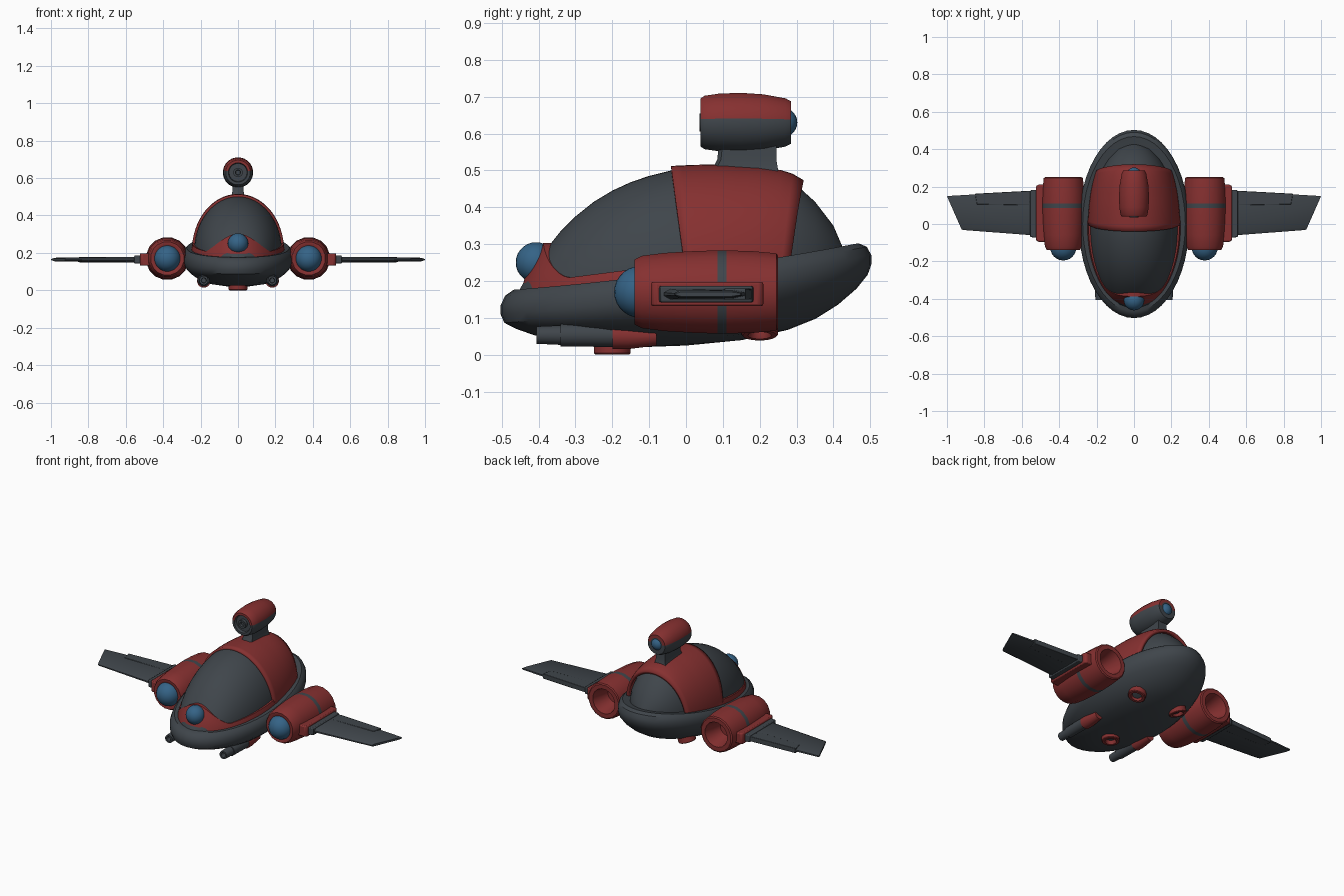
import bpy, bmesh, math
from mathutils import Matrix, Vector

if "Cube" in bpy.data.objects:
    bpy.data.objects.remove(bpy.data.objects["Cube"])


def material(name, rgb):
    m = bpy.data.materials.new(name)
    m.diffuse_color = (*rgb, 1)
    m.use_nodes = True
    m.node_tree.nodes["Principled BSDF"].inputs["Base Color"].default_value = m.diffuse_color
    return m


RED = material("red paint", (0.24, 0.03, 0.03))
GREY = material("dark grey", (0.05, 0.06, 0.07))
BLUE = material("blue glass", (0.035, 0.125, 0.24))


def finish(name, bm, mats, rule=None, mirror=False, solid=0, bevel=0, angle=35):
    """Turn a bmesh into a shaded object; rule picks the material per face."""
    bmesh.ops.remove_doubles(bm, verts=bm.verts, dist=1e-5)
    bmesh.ops.recalc_face_normals(bm, faces=bm.faces)
    if rule:
        for f in bm.faces:
            f.material_index = rule(f.calc_center_median())
    me = bpy.data.meshes.new(name)
    bm.to_mesh(me)
    bm.free()
    for m in mats:
        me.materials.append(m)
    ob = bpy.data.objects.new(name, me)
    bpy.context.collection.objects.link(ob)
    bpy.ops.object.select_all(action='DESELECT')
    ob.select_set(True)
    bpy.context.view_layer.objects.active = ob
    bpy.ops.object.shade_smooth_by_angle(angle=math.radians(angle))
    if solid:
        s = ob.modifiers.new("thickness", 'SOLIDIFY')
        s.thickness, s.offset = solid, 0
    if bevel:
        b = ob.modifiers.new("bevel", 'BEVEL')
        b.width, b.segments = bevel, 2
    if mirror:
        ob.modifiers.new("mirror", 'MIRROR')
    return ob


def grid(rows, loop=False, caps=False):
    """Skin a list of point rows."""
    bm = bmesh.new()
    vs = [[bm.verts.new(p) for p in r] for r in rows]
    n = len(rows[0])
    for a, b in zip(vs, vs[1:]):
        for i in range(n if loop else n - 1):
            j = (i + 1) % n
            bm.faces.new((a[i], a[j], b[j], b[i]))
    if caps:
        bm.faces.new(vs[0])
        bm.faces.new(vs[-1])
    return bm


def lathe(name, profile, centre, mats, segs=20, axis='Y', rule=None, mirror=False, tilt=0):
    """Spin (along, radius) pairs about an axis through centre."""
    rows = []
    for d, r in profile:
        row = []
        for i in range(segs):
            a = 2 * math.pi * (i + 0.5) / segs
            c, s = r * math.cos(a), r * math.sin(a)
            p = Vector((c, d, s)) if axis == 'Y' else Vector((c, s, d))
            row.append(Matrix.Rotation(tilt, 3, 'Y') @ p + Vector(centre))
        rows.append(row)
    return finish(name, grid(rows, True, profile[0] != profile[-1]), mats, rule, mirror)


def prism(name, outline, z0, z1, mat, mirror=False, bevel=0):
    bm = grid([[(x, y, z) for x, y in outline] for z in (z0, z1)], True, True)
    return finish(name, bm, [mat], mirror=mirror, bevel=bevel)


def ball(name, centre, r, mirror=False):
    bm = bmesh.new()
    bmesh.ops.create_uvsphere(bm, u_segments=24, v_segments=14, radius=r,
                              matrix=Matrix.Translation(centre))
    return finish(name, bm, [BLUE], mirror=mirror)


# Hull: stacked ellipses, tilted up towards the back
def hull_ring(s, dz):
    row = []
    for i in range(48):
        a = 2 * math.pi * i / 48
        y = 0.503 * s * math.sin(a)
        slope = 0.135 + 0.6 * min(dz + 0.03, 0)
        row.append((0.295 * s * math.cos(a), y, 0.172 + slope * y + 0.06 * y * y + dz))
    return row


hull = [(0.02, -.147), (.3, -.144), (.55, -.13), (.7, -.112), (.82, -.088), (.92, -.06),
        (.98, -.035), (1, -.01), (1, .015), (.975, .04), (.93, .054), (.8, .05)]
finish("hull", grid([hull_ring(*h) for h in hull], True, True), [GREY])

# Dome: half-ellipse sections along y
TOP = [(-.455, .17), (-.43, .215), (-.38, .285), (-.34, .335), (-.3, .375), (-.25, .415),
       (-.2, .445), (-.15, .468), (-.1, .485), (-.04, .5), (.03, .503), (.1, .501), (.2, .49),
       (.26, .477), (.3, .46), (.35, .415), (.4, .35), (.43, .28)]


def dome_point(y, t, off=0.0):
    top = TOP[-1][1]
    for (a, za), (b, zb) in zip(TOP, TOP[1:]):
        if a <= y <= b:
            top = za + (zb - za) * (y - a) / (b - a)
    half = 0.437 if y < -.02 else 0.452
    w = 0.235 * math.sqrt(max(0.0, 1 - ((y + .02) / half) ** 2)) + off
    base = 0.21 + 0.125 * y
    return (w * math.cos(t), y, base + (max(top - base, 0) + off) * math.sin(t))


ARC = [math.pi * i / 32 for i in range(33)]
finish("canopy_dome", grid([[dome_point(y, t) for t in ARC] for y, _ in TOP]), [GREY])

# Red collar over the back of the dome, with slanted edges
rows = []
for k in range(13):
    u = k / 12
    row = []
    for t in ARC:
        s = math.sin(t)
        y0, y1 = -.04 * s, .28 + .035 * s
        row.append(dome_point(y0 + (y1 - y0) * u, t, .003 + .016 * u * u))
    rows.append(row)
finish("dome_collar", grid(rows), [RED], solid=0.018)

# Red frame round the canopy, rising to a hump at the nose
rows = [[], [], [], [], []]
for i in range(61):
    p = -1.7 + 3.4 * i / 60
    bell = math.cos(p / .78 * math.pi / 2) ** 1.2 if abs(p) < .78 else 0
    h = 0.035 + 0.11 * bell
    x, y = .25 * math.sin(p), -.437 * math.cos(p)
    for k, (f, inset) in enumerate([(-.2, 0), (.33, 0), (.67, 0), (1, 0), (1, .1)]):
        g = 1 - .16 * (max(f, 0) * h / .145) ** 1.2 - inset
        rows[k].append((x * g, -.02 + y * g, .215 + .125 * (y - .02) + f * h))
finish("canopy_frame", grid(rows), [RED])
ball("nose_lamp", (0, -.407, .25), .055)

# Dorsal neck and pod: red above, grey below
neck = [[(sx * w, y, z) for sx, y in ((-1, y0), (-.6, y0 - .01), (.6, y0 - .01), (1, y0),
                                      (1, y1), (-1, y1))]
        for z, y0, y1, w in ((.46, .07, .262, .05), (.5, .08, .25, .036),
                             (.53, .095, .245, .03), (.58, .1, .245, .03))]
finish("pod_neck", grid(neck, True, True), [GREY])
lathe("dorsal_pod", [(.055, .03), (.055, .048), (.04, .052), (.04, .066), (.05, .073), (.09, .079),
                     (.15, .081), (.21, .077), (.27, .066), (.285, .058), (.285, .04)],
      (0, 0, .63), [RED, GREY], 24,
      rule=lambda c: 1 if c.z < .63 or (c.y < .056 and math.hypot(c.x, c.z - .63) < .051) else 0)
lathe("pod_nozzle", [(.06, .025), (.036, .025), (.036, .014), (.05, .012)], (0, 0, .63), [GREY])
ball("pod_rear_lamp", (0, .262, .63), .04)

# Engine nacelles with a grey stripe and a hollow exhaust
lathe("engine_nacelle", [(-.13, .06), (-.14, .075), (-.14, .09), (-.12, .1), (-.06, .108), (.02, .113),
                         (.085, .115), (.11, .115), (.18, .113), (.245, .107), (.25, .1),
                         (.25, .075), (.2, .062), (.14, .05)],
      (.378, 0, .17), [RED, GREY], 16, mirror=True,
      rule=lambda c: 1 if .085 < c.y < .11 and math.hypot(c.x - .378, c.z - .17) > .09 else 0)
ball("engine_lamp", (.378, -.125, .17), .07, True)

# Wing roots: red mount plate with a grey block
prism("wing_mount", [(.44, -.095), (.515, -.095), (.525, -.085), (.525, .2), (.515, .21), (.44, .21)],
      .132, .197, RED, True, .006)
prism("wing_socket", [(.5, -.075), (.555, -.07), (.555, .18), (.5, .185)], .142, .186, GREY, True, .005)

# Wings: thin tapered sections from root to tip
rows = []
for x0, x1, y0, y1, h in ((.52, .52, -.062, .178, .015), (.915, .99, -.032, .15, .01),
                          (.922, 1.0, -.028, .148, .006)):
    row = []
    for f, k in ((0, .3), (.08, 1), (.85, 1), (1, .4), (1, -.4), (.85, -1), (.08, -1), (0, -.3)):
        row.append((x0 + (x1 - x0) * f, y0 + (y1 - y0) * f, .164 + h * k))
    rows.append(row)
finish("wing", grid(rows, True, True), [GREY], mirror=True)
prism("wing_flap", [(.56, .1), (.84, .105), (.85, .162), (.55, .178)], .149, .179, GREY, True, .003)

# Guns under the hull, grey barrel and red housing
lathe("gun_barrel", [(-.37, .012), (-.405, .014), (-.405, .024), (-.34, .027), (-.34, .031),
                     (-.19, .033)], (.183, 0, .053), [GREY], 16, mirror=True)
lathe("gun_housing", [(-.2, .02), (-.2, .036), (-.16, .036), (-.08, .026), (-.08, .01)],
      (.183, 0, .05), [RED], 16, mirror=True)
prism("gun_mount", [(.165, -.19), (.2, -.19), (.2, -.09), (.165, -.09)], .05, .12, GREY, True)

# Landing thruster rings on the belly
RING = [(.04, .05), (.004, .05), (0, .046), (0, .032), (.01, .027), (.04, .027), (.04, .05)]
lathe("front_belly_ring", RING, (0, -.2, 0), [RED], 24, 'Z')
lathe("rear_belly_ring", RING, (.15, .2, .052), [RED], 24, 'Z', mirror=True, tilt=-.3)
